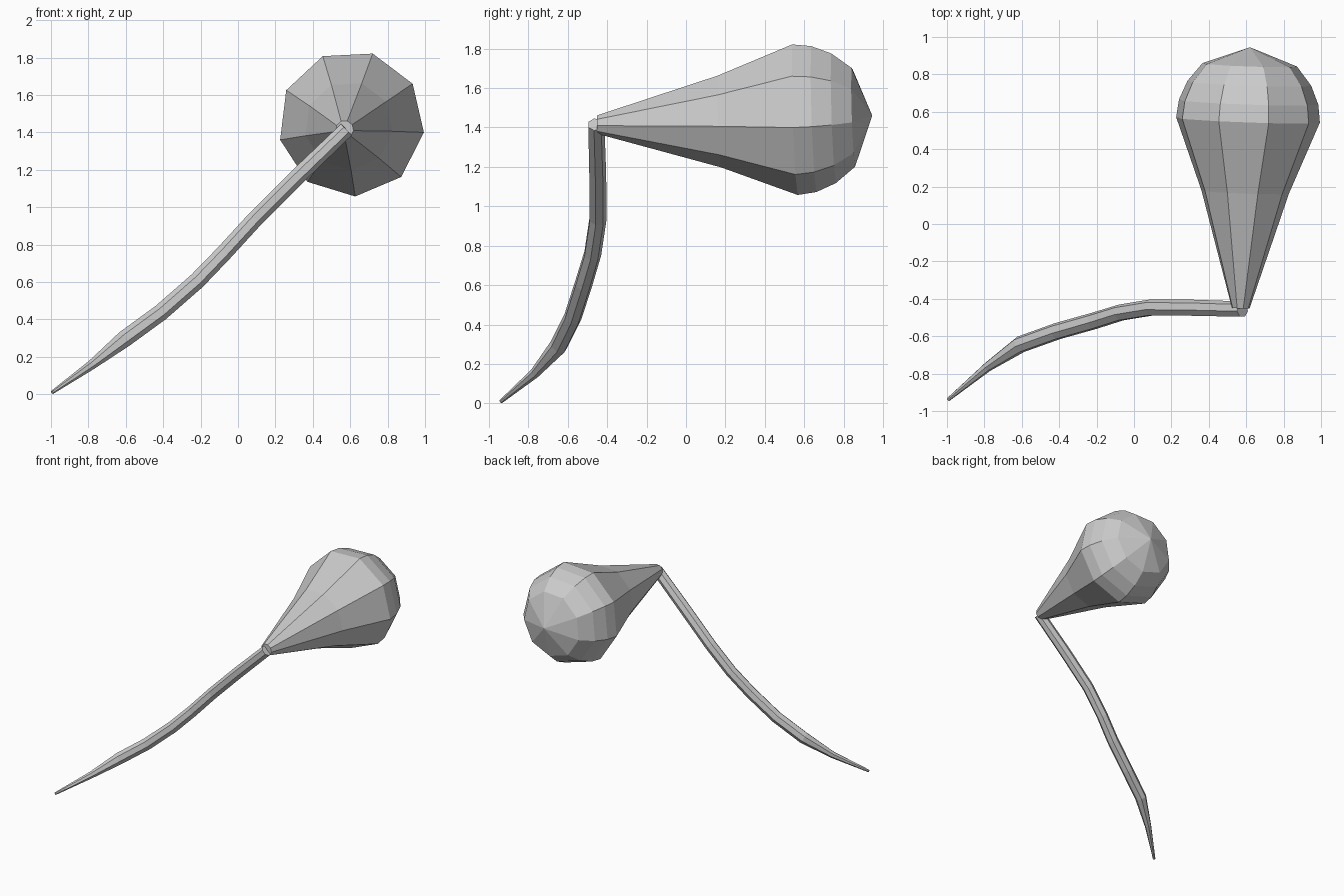
import bpy, bmesh
from math import cos, sin, radians, tau
from mathutils import Vector

if "Cube" in bpy.data.objects:
    bpy.data.objects.remove(bpy.data.objects["Cube"])


def loft(name, rings, sides, start, ref):
    """Skin flat-faced rings (centre, radius) along a path; ref sets the roll."""
    bm = bmesh.new()
    pts = [Vector(p) for p, r in rings]
    loops = []
    for i, (p, r) in enumerate(rings):
        d = (pts[min(i + 1, len(pts) - 1)] - pts[max(i - 1, 0)]).normalized()
        ref_v = Vector(ref)
        u = (ref_v - d * ref_v.dot(d)).normalized()
        v = u.cross(d)
        if r == 0:
            loops.append([bm.verts.new(pts[i])])
            continue
        loops.append([bm.verts.new(pts[i] + r * (u * cos(start + tau * k / sides)
                                                 + v * sin(start + tau * k / sides)))
                      for k in range(sides)])
    for a, b in zip(loops, loops[1:]):
        for k in range(sides):
            n = (k + 1) % sides
            if len(b) == 1:
                bm.faces.new((a[k], a[n], b[0]))
            else:
                bm.faces.new((a[k], a[n], b[n], b[k]))
    for end in (loops[0], loops[-1]):
        if len(end) > 1:
            bm.faces.new(end)
    bmesh.ops.recalc_face_normals(bm, faces=bm.faces[:])
    mesh = bpy.data.meshes.new(name)
    bm.to_mesh(mesh)
    bm.free()
    ob = bpy.data.objects.new(name, mesh)
    bpy.context.collection.objects.link(ob)
    return ob


# Nine-sided bulb on a slightly tilted axis pointing back
base, tip = Vector((0.57, -0.455, 1.415)), Vector((0.62, 0.945, 1.46))
profile = [(-0.45, 0.048), (0.17, 0.238), (0.555, 0.391), (0.65, 0.379),
           (0.75, 0.337), (0.85, 0.257), (0.945, 0)]
bulb_rings = [(base.lerp(tip, (y - base.y) / (tip.y - base.y)), r) for y, r in profile]
# u = x, v = x cross y = z
loft("bulb", bulb_rings, 9, radians(-87), (1, 0, 0))

# Curved stem tapering to a point at the ground
stem_rings = [((-0.993, -0.938, 0.01), 0.01), ((-0.785, -0.765, 0.155), 0.026),
              ((-0.61, -0.645, 0.293), 0.046), ((-0.415, -0.575, 0.435), 0.046),
              ((-0.22, -0.52, 0.605), 0.046), ((-0.075, -0.475, 0.755), 0.045),
              ((0.09, -0.448, 0.935), 0.045), ((0.32, -0.45, 1.165), 0.045),
              ((0.58, -0.457, 1.415), 0.043)]
loft("stem", stem_rings, 7, radians(0), (0, 1, 0))
